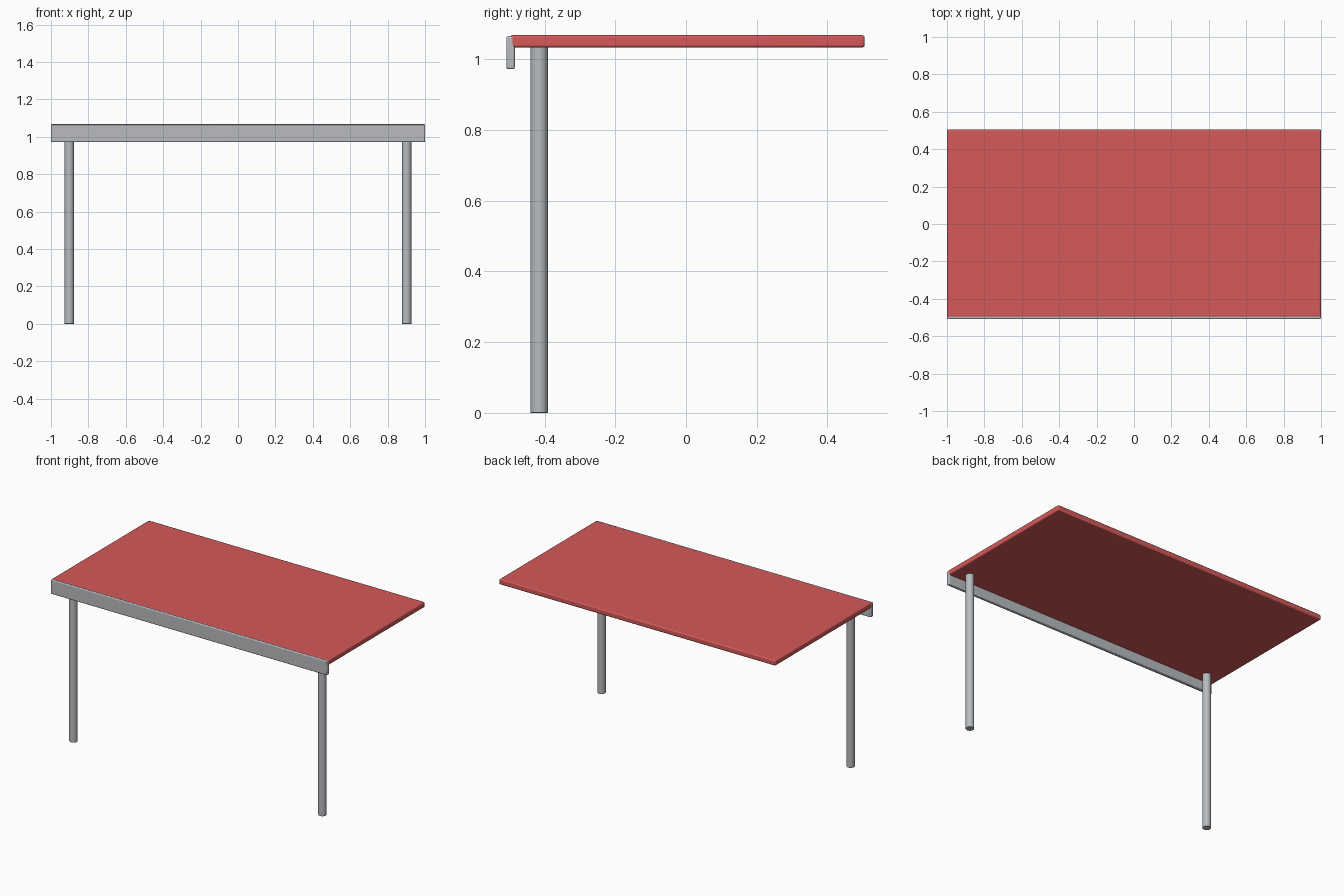
import bpy
import math

if "Cube" in bpy.data.objects:
    bpy.data.objects.remove(bpy.data.objects["Cube"], do_unlink=True)


def make_material(name, rgb):
    mat = bpy.data.materials.new(name)
    mat.use_nodes = True
    mat.diffuse_color = (*rgb, 1)
    mat.node_tree.nodes["Principled BSDF"].inputs["Base Color"].default_value = (*rgb, 1)
    return mat


red = make_material("red", (0.66, 0.10, 0.10))
grey = make_material("metal grey", (0.48, 0.50, 0.52))


def finish(obj, name, mat, bevel):
    """Name, colour, round the edges and shade smooth with sharp edges kept."""
    obj.name = name
    obj.data.materials.append(mat)
    mod = obj.modifiers.new("rounded edges", 'BEVEL')
    mod.width = bevel
    mod.segments = 3
    mod.limit_method = 'ANGLE'
    mod.angle_limit = math.radians(60)
    bpy.ops.object.shade_smooth_by_angle(angle=math.radians(35))


def box(name, low, high, mat, bevel):
    bpy.ops.mesh.primitive_cube_add(size=1, location=[(a + b) / 2 for a, b in zip(low, high)])
    obj = bpy.context.object
    obj.scale = [b - a for a, b in zip(low, high)]
    bpy.ops.object.transform_apply(location=False, rotation=False, scale=True)
    finish(obj, name, mat, bevel)


# Table top and the metal rail along its front edge
box("table_top", (-1, -0.497, 1.033), (1, 0.505, 1.068), red, 0.007)
box("front_rail", (-1, -0.508, 0.972), (1, -0.484, 1.065), grey, 0.005)

# Two round legs, under the front side only
leg_height = 1.034
for side, x in (("left", 0.902), ("right", -0.902)):
    bpy.ops.mesh.primitive_cylinder_add(vertices=32, radius=0.025, depth=leg_height,
                                        location=(x, -0.415, leg_height / 2))
    finish(bpy.context.object, side + "_leg", grey, 0.002)
